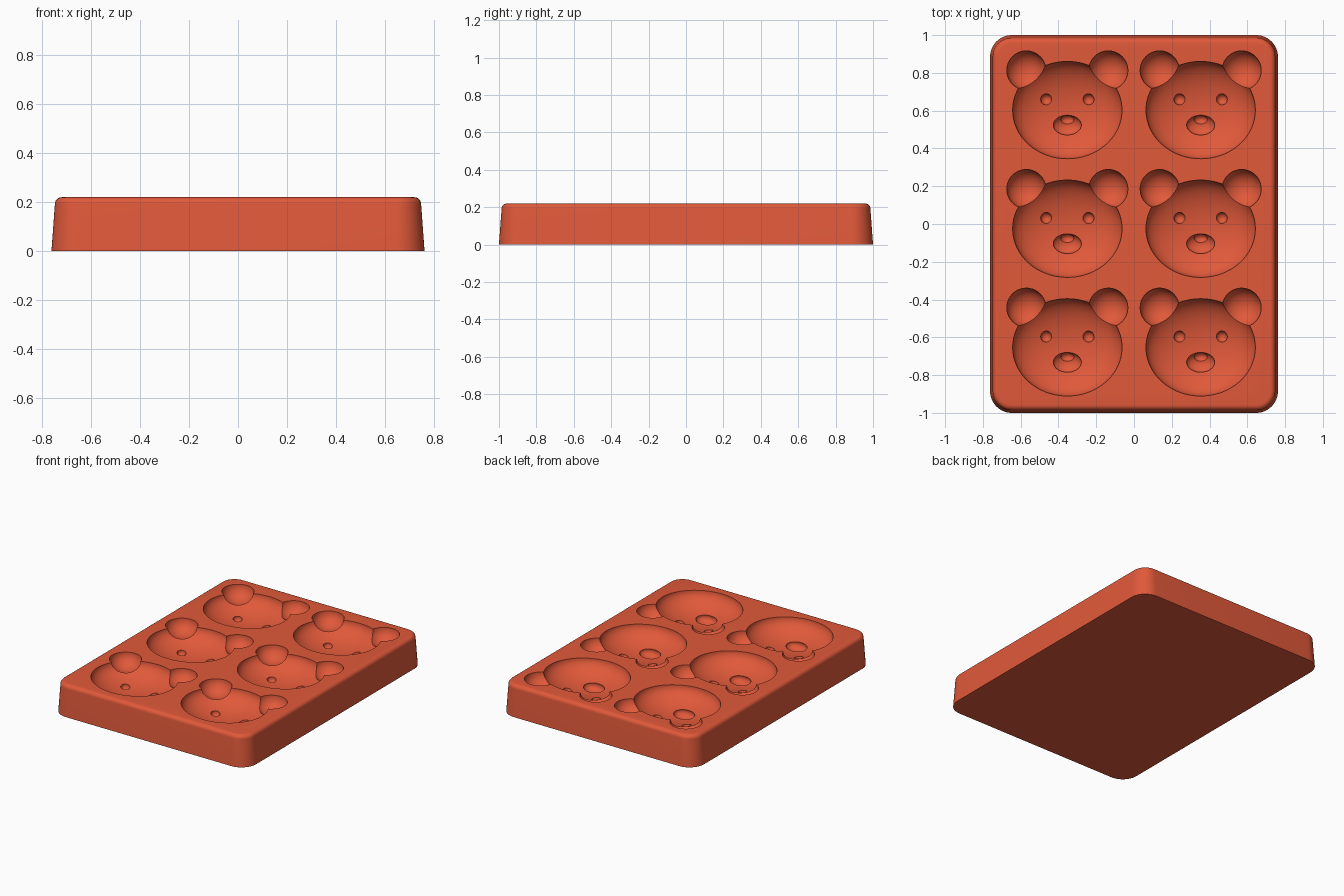
import bpy, bmesh, math
from mathutils import Matrix, Vector

cube = bpy.data.objects.get("Cube")
if cube:
    bpy.data.objects.remove(cube, do_unlink=True)

TOP = 0.22
HEAD = Vector((0.29, 0.258, 0.125))
CENTRES = [(x, y) for x in (-0.353, 0.353) for y in (-0.653, -0.025, 0.603)]

silicone = bpy.data.materials.new("terracotta_red")
silicone.use_nodes = True
colour = (0.75, 0.10, 0.042, 1)
silicone.diffuse_color = colour
silicone.node_tree.nodes["Principled BSDF"].inputs["Base Color"].default_value = colour


def make_object(name, bm):
    bmesh.ops.recalc_face_normals(bm, faces=bm.faces)
    mesh = bpy.data.meshes.new(name)
    bm.to_mesh(mesh)
    bm.free()
    mesh.materials.append(silicone)
    obj = bpy.data.objects.new(name, mesh)
    bpy.context.collection.objects.link(obj)
    return obj


def rounded_ring(bm, inset, z, steps=12):
    """One level of the block: a rectangle with rounded corners."""
    radius = 0.115 - inset
    ring = []
    for i, (sx, sy) in enumerate([(1, 1), (-1, 1), (-1, -1), (1, -1)]):
        for k in range(steps + 1):
            a = math.pi / 2 * (i + k / steps)
            ring.append(bm.verts.new((sx * 0.647 + radius * math.cos(a),
                                      sy * 0.885 + radius * math.sin(a), z)))
    return ring


def bowl_depth(x, y):
    """Depth of the face bowl below the top at an offset from its centre."""
    return HEAD.z * math.sqrt(1 - (x / HEAD.x) ** 2 - (y / HEAD.y) ** 2)


def cut(block, name, offsets, radii, segments):
    """Carve one ellipsoid per offset into every cavity."""
    bm = bmesh.new()
    for cx, cy in CENTRES:
        for x, y, depth in offsets:
            place = Matrix.Translation((cx + x, cy + y, TOP - depth))
            bmesh.ops.create_uvsphere(bm, u_segments=segments, v_segments=segments // 2 + 1,
                                      radius=1, matrix=place @ Matrix.Diagonal((*radii, 1)))
    cutter = make_object(name, bm)
    mod = block.modifiers.new(name, 'BOOLEAN')
    mod.operation = 'DIFFERENCE'
    mod.solver = 'EXACT'
    mod.object = cutter
    bpy.ops.object.modifier_apply(modifier=mod.name)
    bpy.data.objects.remove(cutter, do_unlink=True)


# Tapered block with a softened upper rim
bm = bmesh.new()
fillet, lean = 0.028, 0.014
levels = [(0, 0)]
for k in range(7):
    a = math.pi / 2 * k / 6
    levels.append((lean + fillet * (1 - math.cos(a)), TOP - fillet * (1 - math.sin(a))))
rings = [rounded_ring(bm, inset, z) for inset, z in levels]
for low, high in zip(rings, rings[1:]):
    for i in range(len(low)):
        j = (i + 1) % len(low)
        bm.faces.new((low[i], low[j], high[j], high[i]))
bm.faces.new(rings[0][::-1])
bm.faces.new(rings[-1])
block = make_object("mould_block", bm)
bpy.ops.object.select_all(action='DESELECT')
block.select_set(True)
bpy.context.view_layer.objects.active = block

# Bear-shaped cavities
eye, muzzle, nose = (0.112, 0.057), (0, -0.08), (0, -0.052)
cut(block, "head_cutter", [(0, 0, 0)], HEAD, 64)
cut(block, "ear_cutter", [(s * 0.217, 0.21, 0) for s in (-1, 1)], (0.104, 0.104, 0.09), 40)
cut(block, "eye_cutter", [(s * eye[0], eye[1], bowl_depth(*eye)) for s in (-1, 1)],
    (0.03, 0.03, 0.03), 20)
cut(block, "muzzle_cutter", [(*muzzle, bowl_depth(*muzzle))], (0.075, 0.054, 0.04), 32)
cut(block, "nose_cutter", [(*nose, bowl_depth(*nose) + 0.02)], (0.036, 0.026, 0.03), 20)

bpy.ops.object.shade_smooth_by_angle(angle=math.radians(30))
